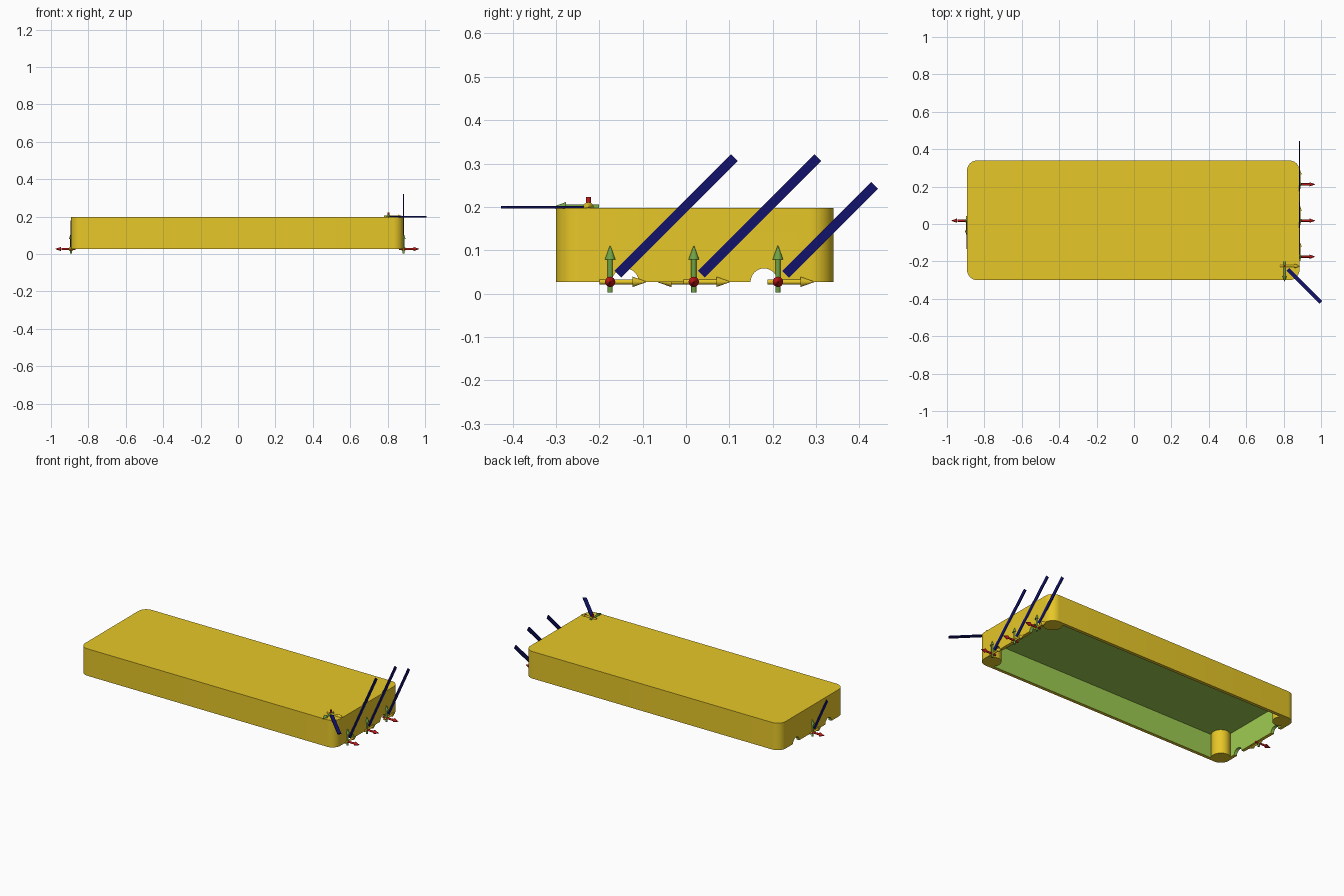
import bpy, bmesh, math
from mathutils import Vector, Matrix

if "Cube" in bpy.data.objects:
    bpy.data.objects.remove(bpy.data.objects["Cube"])

X0, X1, Y0, Y1, Z0, Z1 = -0.893, 0.885, -0.30, 0.34, 0.027, 0.197
RAD, WALL = 0.055, 0.02
MID_Y = (Y0 + Y1) / 2


def mat(name, r, g, b):
    m = bpy.data.materials.new(name)
    m.diffuse_color = (r, g, b, 1)
    m.use_nodes = True
    m.node_tree.nodes["Principled BSDF"].inputs["Base Color"].default_value = m.diffuse_color
    return m


YELLOW = mat("yellow", 0.947, 0.679, 0.025)
GREEN = mat("light_green", 0.337, 0.597, 0.082)
RED = mat("red", 0.55, 0.01, 0.01)
ARROW_GREEN = mat("arrow_green", 0.16, 0.36, 0.06)
NAVY = mat("navy", 0.006, 0.006, 0.15)


def make(name, bm, material, smooth=False):
    bmesh.ops.recalc_face_normals(bm, faces=bm.faces)
    me = bpy.data.meshes.new(name)
    bm.to_mesh(me)
    bm.free()
    me.materials.append(material)
    ob = bpy.data.objects.new(name, me)
    bpy.context.collection.objects.link(ob)
    if smooth:
        shade(ob)
    return ob


def select(ob):
    bpy.ops.object.select_all(action='DESELECT')
    ob.select_set(True)
    bpy.context.view_layer.objects.active = ob


def shade(ob):
    select(ob)
    bpy.ops.object.shade_smooth_by_angle(angle=math.radians(35))


def aim(origin, direction):
    """Matrix that turns local z along direction."""
    rot = Vector(direction).to_track_quat('Z', 'Y').to_matrix().to_4x4()
    return Matrix.Translation(origin) @ rot


def add_cone(bm, origin, direction, start, end, r1, r2, seg=24):
    m = aim(origin, direction) @ Matrix.Translation((0, 0, (start + end) / 2))
    bmesh.ops.create_cone(bm, cap_ends=True, segments=seg, radius1=r1, radius2=r2,
                          depth=end - start, matrix=m)


def add_box(bm, lo, hi):
    lo, hi = Vector(lo), Vector(hi)
    m = Matrix.Translation((lo + hi) / 2) @ Matrix.Diagonal((*(hi - lo), 1))
    bmesh.ops.create_cube(bm, size=1, matrix=m)


# Lid body: rounded rectangle pulled up
bm = bmesh.new()
corners = [(X1 - RAD, Y1 - RAD), (X0 + RAD, Y1 - RAD), (X0 + RAD, Y0 + RAD), (X1 - RAD, Y0 + RAD)]
ring = []
for i, (cx, cy) in enumerate(corners):
    for k in range(11):
        a = math.pi / 2 * (i + k / 10)
        ring.append(bm.verts.new((cx + RAD * math.cos(a), cy + RAD * math.sin(a), Z0)))
base = bm.faces.new(ring)
top = bmesh.ops.extrude_face_region(bm, geom=[base])
bmesh.ops.translate(bm, vec=(0, 0, Z1 - Z0),
                    verts=[v for v in top['geom'] if isinstance(v, bmesh.types.BMVert)])
lid = make("lid", bm, YELLOW)

# Cutters: open cavity and the cable notches through both ends
bm = bmesh.new()
add_box(bm, (X0 + WALL, Y0 + WALL, Z0 - 0.1), (X1 - WALL, Y1 - WALL, Z1 - WALL))
cutters = [make("cavity_cutter", bm, GREEN)]
for s in (-1, 1):
    bm = bmesh.new()
    add_cone(bm, (0, MID_Y + s * 0.16, Z0), (1, 0, 0), -1.2, 1.2, 0.031, 0.031, 32)
    cutters.append(make("notch_cutter", bm, GREEN))
lid.data.materials.append(GREEN)
for c in cutters:
    mod = lid.modifiers.new("cut", 'BOOLEAN')
    mod.operation, mod.solver, mod.object = 'DIFFERENCE', 'EXACT', c
    mod.material_mode = 'TRANSFER'
    select(lid)
    bpy.ops.object.modifier_apply(modifier=mod.name)
    bpy.data.objects.remove(c)
shade(lid)

# Corner posts
for i, (cx, cy) in enumerate(corners):
    bm = bmesh.new()
    add_cone(bm, (cx, cy, Z0), (0, 0, 1), 0, Z1 - Z0 - 0.005, RAD - 0.001, RAD - 0.001, 32)
    make(f"corner_post_{i + 1}", bm, YELLOW, True)


def arrow(name, origin, direction, material):
    bm = bmesh.new()
    add_cone(bm, origin, direction, -0.024, 0.052, 0.006, 0.006, 16)
    add_cone(bm, origin, direction, 0.052, 0.084, 0.012, 0.0005, 16)
    make(name, bm, material, True)


def marker(name, origin, ax, ay, az, start, length):
    """Three axis arrows and a slanted flat tag lying between two of them."""
    arrow(name + "_arrow_x", origin, ax, YELLOW)
    arrow(name + "_arrow_y", origin, ay, ARROW_GREEN)
    arrow(name + "_arrow_z", origin, az, RED)
    ax, ay, az = Vector(ax), Vector(ay), Vector(az)
    along, across = (ax + ay).normalized(), (ay - ax).normalized()
    m = Matrix((along, across, az)).transposed().to_4x4()
    m.translation = Vector(origin)
    bm = bmesh.new()
    add_box(bm, (start, -0.011, -0.003), (start + length, 0.011, 0.003))
    bm.transform(m)
    make(name + "_tag", bm, NAVY)


# Orientation markers at the ends and on the top corner
for i, (y, length) in enumerate([(-0.175, 0.38), (0.018, 0.38), (0.212, 0.29)]):
    marker(f"right_marker_{i + 1}", (X1, y, Z0), (0, 1, 0), (0, 0, 1), (1, 0, 0), 0.025, length)
marker("left_marker", (X0, 0.018, Z0), (0, -1, 0), (0, 0, 1), (-1, 0, 0), 0.025, 0.18)
marker("top_marker", (0.805, -0.225, Z1 + 0.002), (1, 0, 0), (0, -1, 0), (0, 0, -1), 0.025, 0.25)
